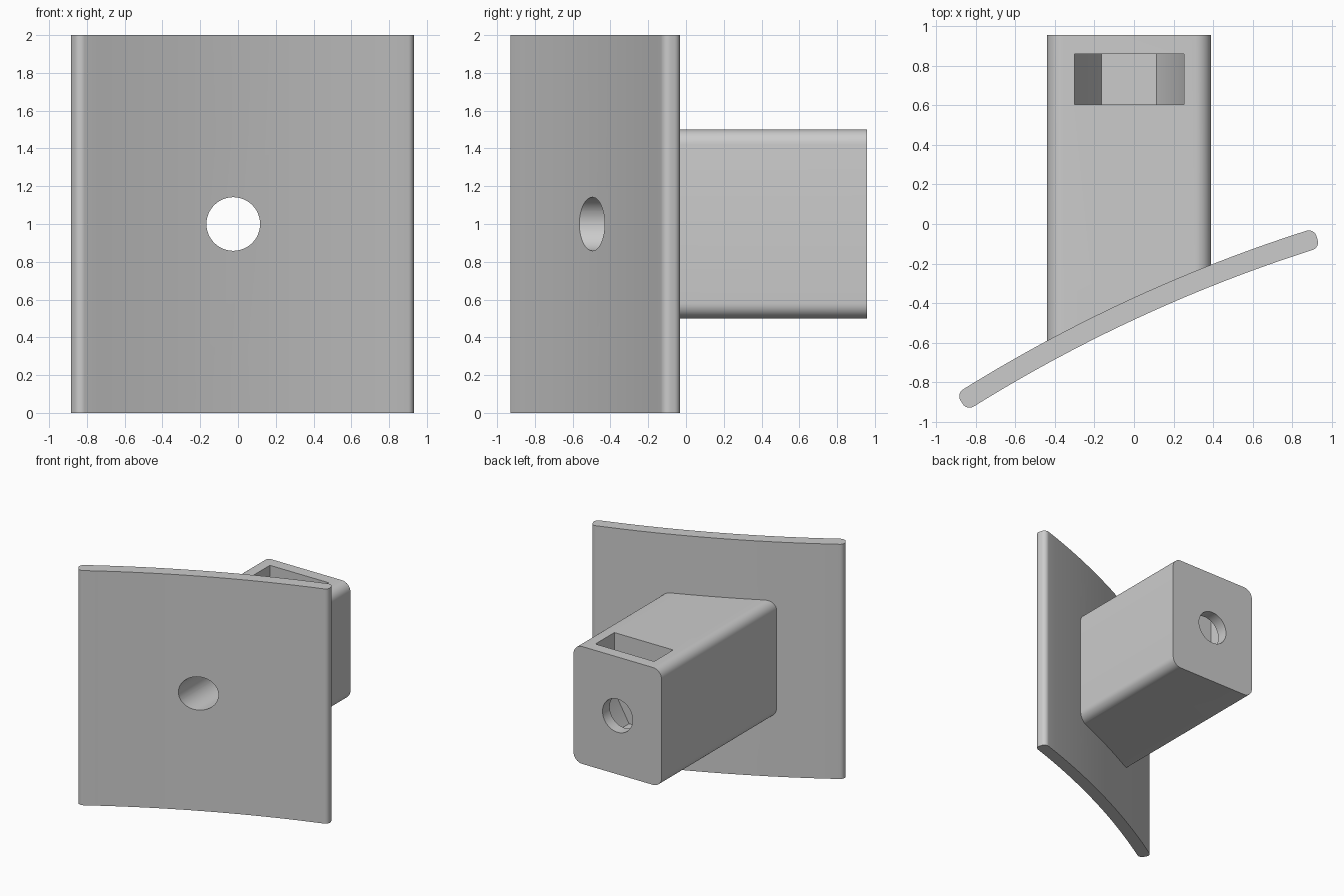
import bpy, bmesh
from math import sin, cos, pi, radians

cube = bpy.data.objects.get("Cube")
if cube:
    bpy.data.objects.remove(cube, do_unlink=True)

grey = bpy.data.materials.new("light grey")
grey.use_nodes = True
grey.diffuse_color = (0.6, 0.6, 0.6, 1)
grey.node_tree.nodes["Principled BSDF"].inputs["Base Color"].default_value = (0.6, 0.6, 0.6, 1)

AXIS_X = -0.025          # centre line of the stem
MID_Y = -0.428           # plate mid-line where it crosses x = 0
RADIUS, TILT = 7.7, radians(24.8)


def prism(name, start, end):
    """Solid between two matching outlines of 3D points."""
    bm = bmesh.new()
    a = [bm.verts.new(p) for p in start]
    b = [bm.verts.new(p) for p in end]
    n = len(a)
    bm.faces.new(a)
    bm.faces.new(b[::-1])
    for i in range(n):
        j = (i + 1) % n
        bm.faces.new((a[j], a[i], b[i], b[j]))
    bmesh.ops.recalc_face_normals(bm, faces=bm.faces)
    mesh = bpy.data.meshes.new(name)
    bm.to_mesh(mesh)
    bm.free()
    mesh.materials.append(grey)
    obj = bpy.data.objects.new(name, mesh)
    bpy.context.collection.objects.link(obj)
    return obj


def rounded(half_w, half_h, r, steps=8):
    """Outline of a rounded rectangle about the origin."""
    pts = []
    for q, (sx, sy) in enumerate([(1, 1), (-1, 1), (-1, -1), (1, -1)]):
        for i in range(steps + 1):
            t = (q + i / steps) * pi / 2
            pts.append((sx * (half_w - r) + r * cos(t), sy * (half_h - r) + r * sin(t)))
    return pts


def bend(s, t):
    """Place arc length s and offset t on the curved plate."""
    a = TILT - s / RADIUS
    x = RADIUS * (sin(TILT) - sin(a)) - t * sin(a)
    y = MID_Y + RADIUS * (cos(a) - cos(TILT)) + t * cos(a)
    return x, y


def mid_y(x):
    return bend(x / cos(TILT), 0)[1]


def combine(target, other, operation):
    mod = target.modifiers.new(operation.lower(), "BOOLEAN")
    mod.operation, mod.object, mod.solver = operation, other, "EXACT"
    bpy.ops.object.select_all(action="DESELECT")
    target.select_set(True)
    bpy.context.view_layer.objects.active = target
    bpy.ops.object.modifier_apply(modifier=mod.name)
    bpy.data.objects.remove(other, do_unlink=True)


# Curved plate, with the long sides split so that they follow the arc
flat = rounded(0.993, 0.051, 0.04)
outline = []
for i, (s, t) in enumerate(flat):
    s2, t2 = flat[(i + 1) % len(flat)]
    cuts = 20 if abs(s2 - s) > 1 else 1
    outline += [bend(s + (s2 - s) * k / cuts, t + (t2 - t) * k / cuts) for k in range(cuts)]
plate = prism("curved_plate_with_stem", [(x, y, 0) for x, y in outline],
              [(x, y, 2) for x, y in outline])

# Square stem, its front end slanted to sit inside the plate
section = [(x + AXIS_X, z + 1) for x, z in rounded(0.415, 0.5, 0.08)]
y0, y1 = mid_y(-0.44), mid_y(0.39)
stem = prism("stem", [(x, y0 + (y1 - y0) * (x + 0.44) / 0.83, z) for x, z in section],
             [(x, 0.957, z) for x, z in section])
combine(plate, stem, "UNION")

# Round bore along the whole stem
ring = [(AXIS_X + 0.142 * cos(i * pi / 24), 1 + 0.142 * sin(i * pi / 24)) for i in range(48)]
bore = prism("bore_cutter", [(x, -1.5, z) for x, z in ring], [(x, 1.5, z) for x, z in ring])
combine(plate, bore, "DIFFERENCE")

# Nut slot: half a hexagon below, open at the top
R = 0.277
slot = [(AXIS_X + R * cos(i * pi / 3), 1 + R * sin(i * pi / 3)) for i in range(3, 7)]
slot += [(AXIS_X + R, 1.8), (AXIS_X - R, 1.8)]
nut = prism("nut_slot_cutter", [(x, 0.605, z) for x, z in slot], [(x, 0.86, z) for x, z in slot])
combine(plate, nut, "DIFFERENCE")

bpy.ops.object.shade_smooth_by_angle(angle=radians(30))
